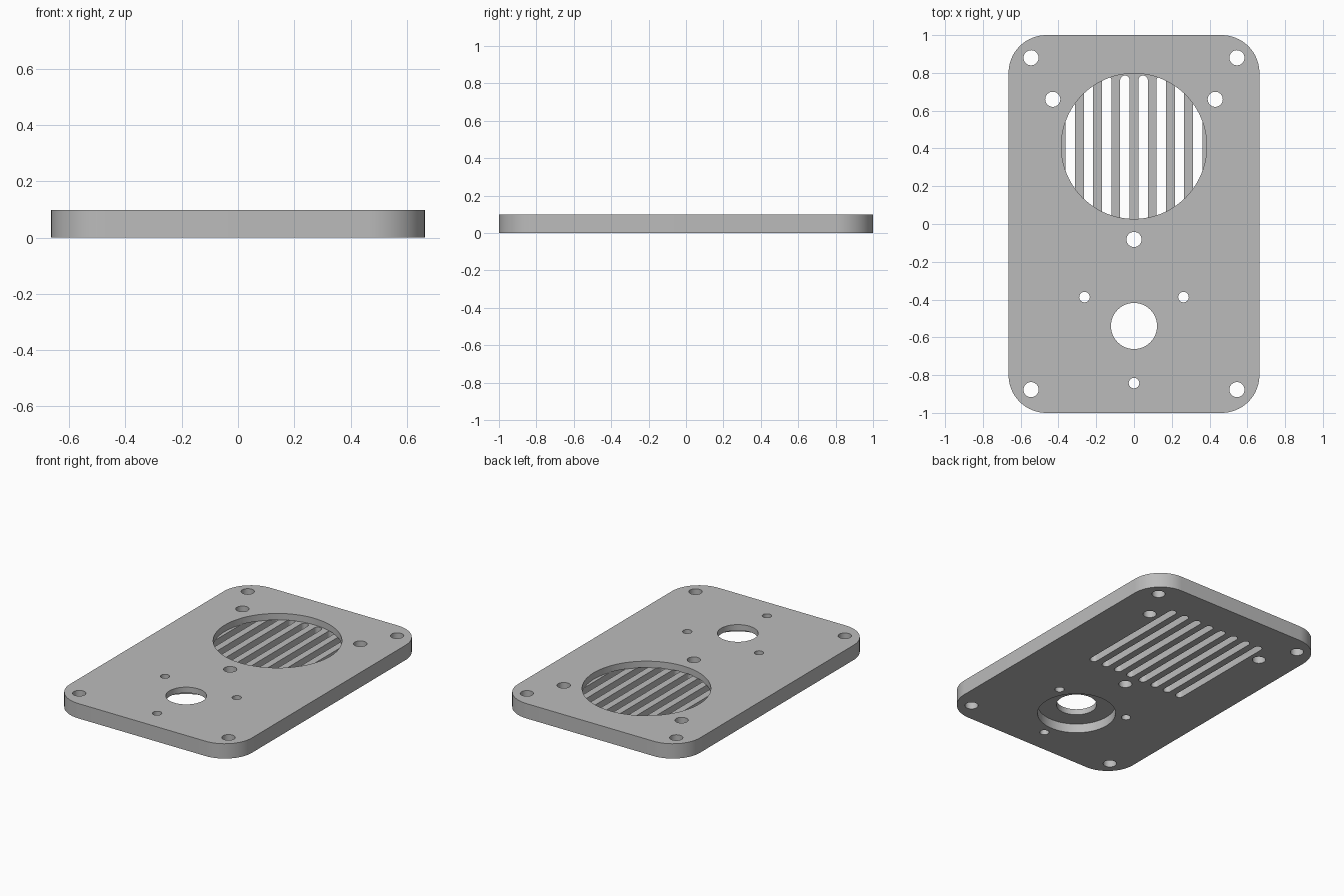
import bpy
import bmesh
import math

default = bpy.data.objects.get("Cube")
if default:
    bpy.data.objects.remove(default, do_unlink=True)

THICK = 0.098
POCKET_FLOOR = 0.055

grey = bpy.data.materials.new("plain grey")
grey.use_nodes = True
colour = (0.5, 0.5, 0.5, 1)
grey.diffuse_color = colour
grey.node_tree.nodes["Principled BSDF"].inputs["Base Color"].default_value = colour


def rounded_prism(name, cx, cy, half_x, half_y, radius, z0, z1, steps):
    """Extruded rounded rectangle; a circle when the half sizes equal the radius."""
    bm = bmesh.new()
    points = []
    for corner, (sx, sy) in enumerate([(1, 1), (-1, 1), (-1, -1), (1, -1)]):
        for i in range(steps + 1):
            a = (corner + i / steps) * math.pi / 2
            x = cx + sx * (half_x - radius) + radius * math.cos(a)
            y = cy + sy * (half_y - radius) + radius * math.sin(a)
            points.append(bm.verts.new((x, y, z0)))
    bmesh.ops.remove_doubles(bm, verts=points, dist=1e-5)
    bm.verts.ensure_lookup_table()
    base = bm.faces.new(bm.verts[:])
    top = bmesh.ops.extrude_face_region(bm, geom=[base])["geom"]
    for v in top:
        if isinstance(v, bmesh.types.BMVert):
            v.co.z = z1
    bmesh.ops.recalc_face_normals(bm, faces=bm.faces)
    mesh = bpy.data.meshes.new(name)
    bm.to_mesh(mesh)
    bm.free()
    mesh.materials.append(grey)
    obj = bpy.data.objects.new(name, mesh)
    bpy.context.collection.objects.link(obj)
    return obj


def cut(target, cutter):
    """Subtract the cutter from the target and discard it."""
    cutter.hide_render = True
    mod = target.modifiers.new("cut", "BOOLEAN")
    mod.operation = "DIFFERENCE"
    mod.solver = "EXACT"
    mod.object = cutter
    bpy.context.view_layer.objects.active = target
    bpy.ops.object.modifier_apply(modifier=mod.name)
    bpy.data.objects.remove(cutter, do_unlink=True)


def cut_round(name, x, y, radius, z0=-0.1, z1=0.2, steps=8):
    cut(plate, rounded_prism(name, x, y, radius, radius, radius, z0, z1, steps))


# Plate with rounded corners
plate = rounded_prism("mounting_plate", 0, 0, 0.664, 1, 0.2, 0, THICK, 16)

# Round grille pocket in the top face
cut_round("grille_pocket", 0, 0.412, 0.385, z0=POCKET_FLOOR, steps=24)

# Grille slots, open to the underside
for i in range(8):
    x = (i - 3.5) * 0.0963
    cut(plate, rounded_prism("grille_slot", x, 0.393, 0.025, 0.393, 0.025,
                             -0.1, POCKET_FLOOR + 0.001, 6))

# Round opening with a wide recess underneath
cut_round("round_opening", 0, -0.54, 0.122, steps=16)
cut_round("opening_recess", 0, -0.54, 0.235, z1=0.06, steps=20)

# Screw holes: plate corners, around the grille, around the opening
for side in (-1, 1):
    cut_round("corner_hole", side * 0.545, 0.88, 0.04)
    cut_round("corner_hole", side * 0.545, -0.877, 0.04)
    cut_round("grille_hole", side * 0.43, 0.66, 0.04)
    cut_round("opening_hole", side * 0.262, -0.387, 0.028)
cut_round("grille_hole", 0, -0.082, 0.04)
cut_round("opening_hole", 0, -0.842, 0.028)

# Smooth round walls, crisp rims
bpy.ops.object.select_all(action="DESELECT")
plate.select_set(True)
bpy.context.view_layer.objects.active = plate
bpy.ops.object.shade_smooth_by_angle(angle=math.radians(30))
